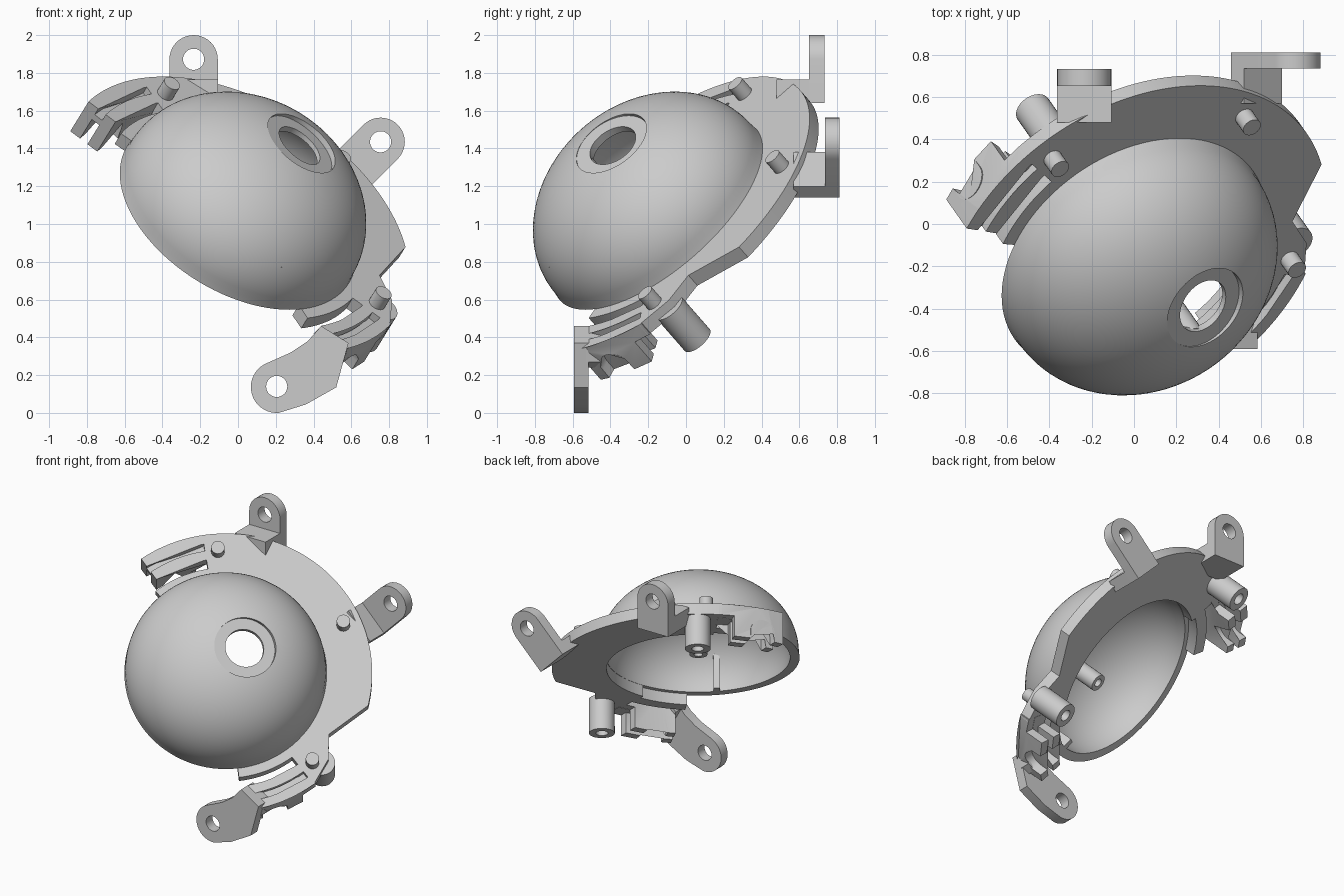
import bpy, bmesh, math
from mathutils import Vector, Matrix

if "Cube" in bpy.data.objects:
    bpy.data.objects.remove(bpy.data.objects["Cube"])

# Tilted frame of the flange: origin at the dome rim centre, local z = dome axis
N = Vector((.421, -.597, .683)).normalized()
V = (Vector((0, 0, 1)) - N * N.z).normalized()
U = V.cross(N)
FRAME = Matrix.Translation((0, -.148, 1.05)) @ Matrix((U, V, N)).transposed().to_4x4()
WORLD = Matrix.Identity(4)


def polar(r, a, h=0):
    a = math.radians(a)
    return Vector((r * math.cos(a), r * math.sin(a), h))


def arc(a0, a1, n):
    return [a0 + (a1 - a0) * i / n for i in range(n + 1)]


def mirror(a):
    # the two clips mirror each other about the middle peg
    return 45.8 - a


def finish(name, bm, frame):
    bmesh.ops.recalc_face_normals(bm, faces=bm.faces)
    me = bpy.data.meshes.new(name)
    bm.to_mesh(me)
    bm.free()
    ob = bpy.data.objects.new(name, me)
    bpy.context.collection.objects.link(ob)
    ob.matrix_world = frame
    bpy.context.view_layer.update()
    bpy.ops.object.select_all(action='DESELECT')
    ob.select_set(True)
    bpy.context.view_layer.objects.active = ob
    bpy.ops.object.shade_smooth_by_angle(angle=math.radians(30))
    return ob


def loft(name, ring_a, ring_b, frame=FRAME):
    # solid between two matching outlines
    bm = bmesh.new()
    a = [bm.verts.new(p) for p in ring_a]
    b = [bm.verts.new(p) for p in ring_b]
    caps = [bm.faces.new(a), bm.faces.new(b[::-1])]
    for i in range(len(a)):
        j = (i + 1) % len(a)
        bm.faces.new((a[j], a[i], b[i], b[j]))
    bmesh.ops.triangulate(bm, faces=caps)
    return finish(name, bm, frame)


def slab(name, pts, h0, h1):
    return loft(name, [Vector((p[0], p[1], h0)) for p in pts],
                [Vector((p[0], p[1], h1)) for p in pts])


def sector(name, r0, r1, a0, a1, h0, h1):
    pts = [polar(r1, a) for a in arc(a0, a1, 12)] + [polar(r0, a) for a in arc(a1, a0, 12)]
    return slab(name, pts, h0, h1)


def plate(name, pts, y0, y1):
    # outline in world x, z, extruded along y
    return loft(name, [Vector((x, y0, z)) for x, z in pts],
                [Vector((x, y1, z)) for x, z in pts], WORLD)


def revolve(name, profile, frame, steps=64):
    bm = bmesh.new()
    vs = [bm.verts.new((r, 0, z)) for r, z in profile]
    es = [bm.edges.new((vs[i], vs[i - 1])) for i in range(len(vs))]
    bmesh.ops.spin(bm, geom=vs + es, axis=(0, 0, 1), cent=(0, 0, 0),
                   angle=2 * math.pi, steps=steps, use_merge=False)
    bmesh.ops.remove_doubles(bm, verts=bm.verts, dist=1e-5)
    bmesh.ops.dissolve_degenerate(bm, edges=bm.edges, dist=1e-6)
    return finish(name, bm, frame)


def cut(ob, cutter):
    m = ob.modifiers.new('cut', 'BOOLEAN')
    m.operation, m.solver, m.object = 'DIFFERENCE', 'EXACT', cutter
    bpy.ops.object.select_all(action='DESELECT')
    bpy.context.view_layer.objects.active = ob
    ob.select_set(True)
    bpy.ops.object.modifier_apply(modifier=m.name)
    bpy.data.objects.remove(cutter)
    bpy.ops.object.shade_smooth_by_angle(angle=math.radians(30))


def at(x, y, z=0):
    return FRAME @ Matrix.Translation((x, y, z))


# Hollow dome with a short straight rim and an off-centre stepped hole
q = arc(0, 90, 24)
outer = [(.69, 0)] + [(.685 * math.cos(math.radians(a)), .04 + .545 * math.sin(math.radians(a))) for a in q]
inner = [(.625 * math.cos(math.radians(a)), .03 + .485 * math.sin(math.radians(a))) for a in q[::-1]]
outer[-1], inner[0] = (0, outer[-1][1]), (0, inner[0][1])
dome = revolve('dome', outer + inner + [(.625, 0)], FRAME, 96)
aim = FRAME @ Vector((.236, .009, .975)).to_track_quat('Z', 'Y').to_matrix().to_4x4()
cut(dome, revolve('hole_cutter', [(0, .3), (.135, .3), (.135, .545), (.213, .545), (.213, .8), (0, .8)], aim))

# Flange crescent
pts = [polar(1, a) for a in arc(99, -13.6, 48)]
pts += [Vector((.705, -.44, 0)), Vector((.70, -.62, 0)), polar(1, -53.2)]
pts += [polar(.627, a) for a in arc(-53.2, 99, 48)]
slab('flange', pts, -.08, 0)

# Locating pegs
for i, a in enumerate((93.3, 23.1, -47.5)):
    p = polar(.874, a)
    revolve(f'peg_{i}', [(0, -.04), (.046, -.04), (.046, .085), (0, .085)], at(p.x, p.y), 24)

# Screw bosses and twin-wall cable clips, mirrored
clip = [(a, 0) for a in arc(98, 125, 12)] + [(125, -.23), (121.2, -.23)]
clip += [(116 + 5.2 * math.cos(math.radians(t)), -.17 + .085 * math.sin(math.radians(t))) for t in arc(0, 180, 12)]
clip += [(110.8, -.23), (104, -.23), (104, -.08), (98, -.08)]
for side, f in (('left', lambda a: a), ('right', mirror)):
    p = polar(.91, f(89.5))
    revolve(f'boss_{side}', [(.042, -.3), (.088, -.3), (.088, -.05), (0, -.05), (0, -.2), (.042, -.2)],
            at(p.x, p.y), 32)
    for k, (r0, r1) in enumerate(((.82, .885), (.935, 1.0))):
        loft(f'clip_wall_{side}_{k}', [polar(r0, f(a), h) for a, h in clip],
             [polar(r1, f(a), h) for a, h in clip])
    sector(f'clip_web_{side}', .88, .94, f(98), f(125), -.082, -.045)
    sector(f'rim_rib_{side}', .66, .755, f(98), f(129), -.08, .0)

# Inside of the dome: wall rib and small boss
p = polar(.6, -102)
slab('wall_rib', [(p.x + dx, p.y + dy) for dx, dy in ((-.022, -.03), (.022, -.03), (.022, .04), (-.022, .04))], 0, .25)
revolve('inner_boss', [(.03, .08), (.062, .08), (.062, .53), (0, .53), (0, .3), (.03, .3)], at(0, -.14), 24)


# Mounting lugs: round-ended tabs standing in the x-z plane
def lug(name, cx, cz, ang, length, y0, y1, arm_y, arm_t):
    rot = math.radians(ang)
    d, s, c = Vector((math.cos(rot), math.sin(rot))), Vector((-math.sin(rot), math.cos(rot))), Vector((cx, cz))
    pts = [c + .128 * (math.cos(math.radians(t)) * d + math.sin(math.radians(t)) * s) for t in arc(-90, 90, 20)]
    e = c - d * length
    ob = plate(name, pts + [e + s * .128, e - s * .128], y0, y1)
    hole(ob, cx, cz, y0, y1)
    plate(name + '_arm', [e + s * .128, e - s * .128, e - s * .128 + d * arm_t, e + s * .128 + d * arm_t],
          arm_y, y0 + .01)


def hole(ob, cx, cz, y0, y1):
    pts = [(cx + .056 * math.cos(math.radians(t)), cz + .056 * math.sin(math.radians(t))) for t in range(0, 360, 12)]
    cut(ob, plate('lug_cutter', pts, y0 - .1, y1 + .1))


lug('lug_top', -.235, 1.872, 90, .232, .652, .732, .48, .125)
lug('lug_side', .755, 1.435, 45, .29, .735, .812, .57, .085)

# Lower lug, attached to the right clip
pts = [(.205 + .137 * math.cos(math.radians(t)), .137 + .137 * math.sin(math.radians(t))) for t in arc(112, 275, 20)]
pts += [(.36, .045), (.52, .135), (.585, .37), (.44, .46), (.37, .38), (.28, .32)]
low = plate('lug_bottom', pts, -.592, -.515)
hole(low, .205, .14, -.592, -.515)
plate('lug_bottom_arm', [(.40, .42), (.50, .24), (.56, .27), (.585, .37), (.44, .46)], -.53, -.45)
